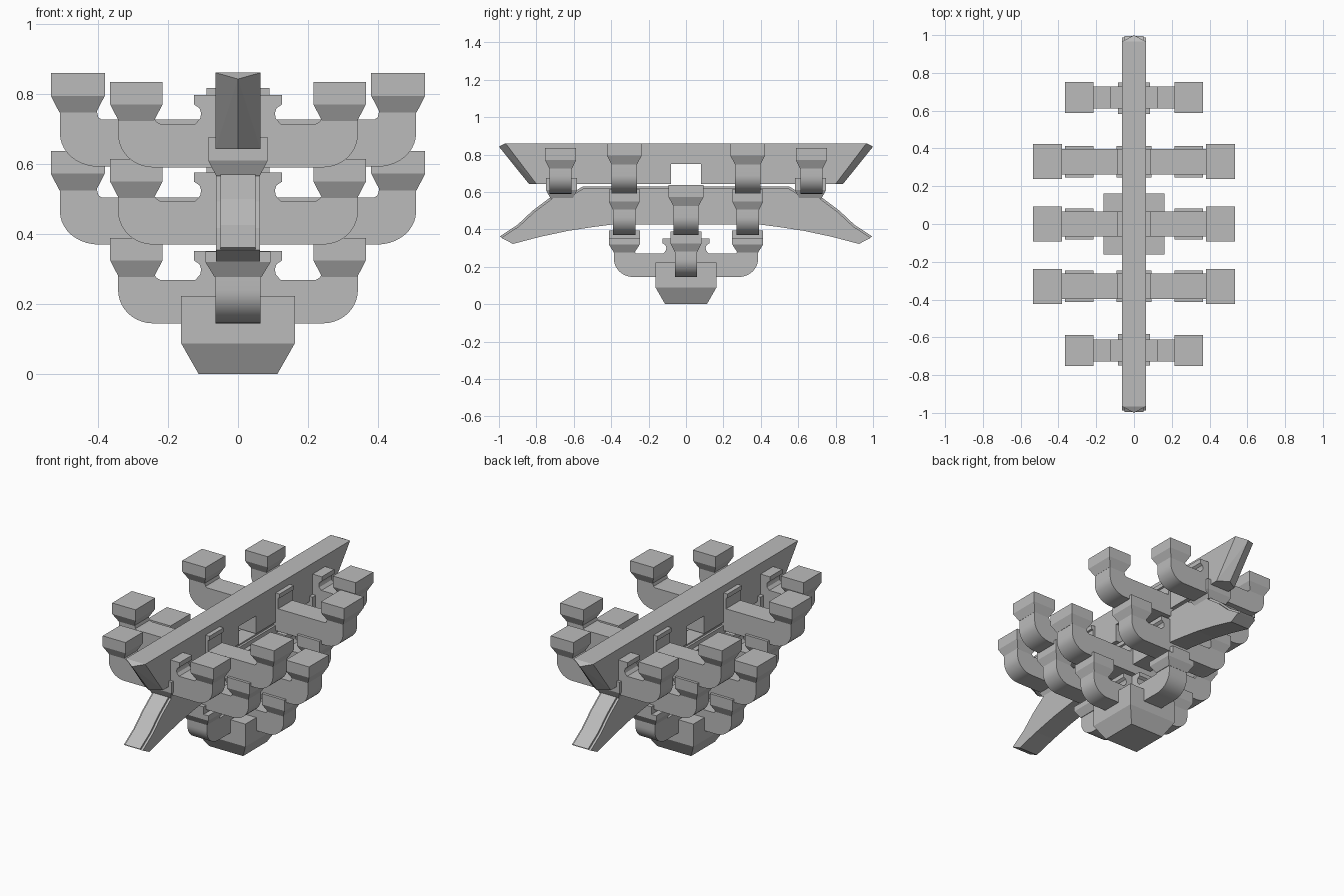
import bpy
import bmesh
from math import cos, sin, pi

if "Cube" in bpy.data.objects:
    bpy.data.objects.remove(bpy.data.objects["Cube"], do_unlink=True)

grey = bpy.data.materials.new("plain_grey")
grey.use_nodes = True
grey.diffuse_color = (0.5, 0.5, 0.5, 1)
grey.node_tree.nodes["Principled BSDF"].inputs["Base Color"].default_value = (0.5, 0.5, 0.5, 1)


def finish(name, bm, loc=(0, 0, 0)):
    bmesh.ops.recalc_face_normals(bm, faces=bm.faces)
    mesh = bpy.data.meshes.new(name)
    bm.to_mesh(mesh)
    bm.free()
    mesh.materials.append(grey)
    ob = bpy.data.objects.new(name, mesh)
    ob.location = loc
    bpy.context.collection.objects.link(ob)
    return ob


def prism(name, outline, half, axis="x", loc=(0, 0, 0)):
    """Extrude a (length, z) outline that runs along the given axis."""
    bm = bmesh.new()
    rings = []
    for side in (-half, half):
        rings.append([bm.verts.new((u, side, z) if axis == "x" else (side, u, z))
                      for u, z in outline])
    a, b = rings
    bm.faces.new(a)
    bm.faces.new(b[::-1])
    for i in range(len(a)):
        j = (i + 1) % len(a)
        bm.faces.new((a[i], a[j], b[j], b[i]))
    return finish(name, bm, loc)


def mirrored(half_outline):
    """Full outline from its positive half."""
    return half_outline + [(-u, z) for u, z in reversed(half_outline)]


def block(name, x, y, levels):
    """Bearing block from stacked rectangles: (z, half x, half y)."""
    bm = bmesh.new()
    rings = [[bm.verts.new((sx * hx, sy * hy, z))
              for sx, sy in ((-1, -1), (1, -1), (1, 1), (-1, 1))] for z, hx, hy in levels]
    bm.faces.new(rings[0])
    bm.faces.new(rings[-1])
    for lo, hi in zip(rings, rings[1:]):
        for i in range(4):
            j = (i + 1) % 4
            bm.faces.new((lo[i], lo[j], hi[j], hi[i]))
    return finish(name, bm, (x, y, 0))


def arm(name, loc, end, bend, top, seat, half, axis="x", boss="notched"):
    """Bracket arm with rounded ends, raised block seats and a centre boss."""
    pts = [(end - bend + bend * sin(t * pi / 20), 0.095 * (1 - cos(t * pi / 20)))
           for t in range(11)]
    inner = end - 0.105
    pts += [(end, seat), (inner, seat), (inner - 0.005, top + 0.006), (inner - 0.015, top)]
    if boss == "notched":
        pts += [(0.122, top), (0.108, top + 0.015), (0.105, top + 0.03),
                (0.11, top + 0.045), (0.125, top + 0.055), (0.125, 0.206)]
    else:
        pts += [(0.08, top), (0.08, 0.197), (0.09, 0.2), (0.09, 0.225)]
    ob = prism(name, mirrored(pts), half, axis, loc)
    bpy.ops.object.select_all(action="DESELECT")
    ob.select_set(True)
    bpy.context.view_layer.objects.active = ob
    bpy.ops.object.shade_smooth_by_angle(angle=0.4)


def short_arm(name, y, z):
    arm(name, (0, y, z), 0.342, 0.1, 0.124, 0.136, 0.059)
    for s, side in ((1, "left"), (-1, "right")):
        block(f"{name}_block_{side}", s * 0.29, y,
              [(z + 0.132, 0.05, 0.059), (z + 0.18, 0.075, 0.083), (z + 0.244, 0.075, 0.083)])


def long_arm(name, y, z):
    arm(name, (0, y, z), 0.508, 0.11, 0.134, 0.158, 0.067, boss="plate")
    for s, side in ((1, "left"), (-1, "right")):
        block(f"{name}_block_{side}", s * 0.457, y,
              [(z + 0.154, 0.052, 0.067), (z + 0.202, 0.077, 0.093), (z + 0.267, 0.077, 0.093)])


# Base block
block("base_block", 0, 0, [(0, 0.112, 0.112), (0.088, 0.162, 0.162), (0.223, 0.162, 0.162)])

# Lowest tier: crossing arms
short_arm("lower_cross_arm", 0, 0.145)
arm("lower_depth_arm", (0, 0, 0.145), 0.385, 0.105, 0.126, 0.136, 0.064, "y")

# Middle and upper tiers
long_arm("middle_long_arm", 0, 0.37)
for s, side in ((-1, "front"), (1, "back")):
    block(f"lower_depth_block_{side}", 0, s * 0.33,
          [(0.277, 0.067, 0.056), (0.32, 0.093, 0.083), (0.35, 0.093, 0.083)])
    block(f"lower_depth_saddle_{side}", 0, s * 0.33,
          [(0.34, 0.062, 0.083), (0.395, 0.062, 0.083)])
    short_arm(f"middle_short_arm_{side}", s * 0.33, 0.37)
    long_arm(f"upper_long_arm_{side}", s * 0.33, 0.592)
    block(f"outer_block_{side}", 0, s * 0.665,
          [(0.565, 0.062, 0.06), (0.61, 0.085, 0.083), (0.675, 0.085, 0.083)])
    short_arm(f"upper_short_arm_{side}", s * 0.67, 0.59)

# Drooping lever beam, with a slightly raised narrower core on its tips
under = [(0.40, 0.425), (0.5, 0.412), (0.63, 0.392), (0.78, 0.36), (0.925, 0.322)]
over = [(0.995, 0.362), (0.9, 0.425), (0.82, 0.50), (0.72, 0.575), (0.6, 0.6), (0.55, 0.63)]
prism("lever_beam_core", mirrored(under + over), 0.05, "y")
prism("lever_beam", mirrored(under + [(u - 0.008, z - 0.008) for u, z in over]), 0.063, "y")

# Top beam with a square window through its underside
prism("top_beam", mirrored([(0.08, 0.75), (0.08, 0.643), (0.8, 0.643), (0.965, 0.86)]), 0.064, "y")

# Pointed ends of the top beam
for s, side in ((-1, "front"), (1, "back")):
    bm = bmesh.new()
    for x, y, z in ((0, 1.0, 0.842), (0, 0.85, 0.68), (0, 0.84, 0.643)):
        bm.verts.new((x, s * y, z))
    for x in (-0.064, 0.064):
        for y, z in ((0.965, 0.86), (0.8, 0.643)):
            bm.verts.new((x, s * y, z))
    bmesh.ops.convex_hull(bm, input=bm.verts)
    finish(f"top_beam_tip_{side}", bm)
